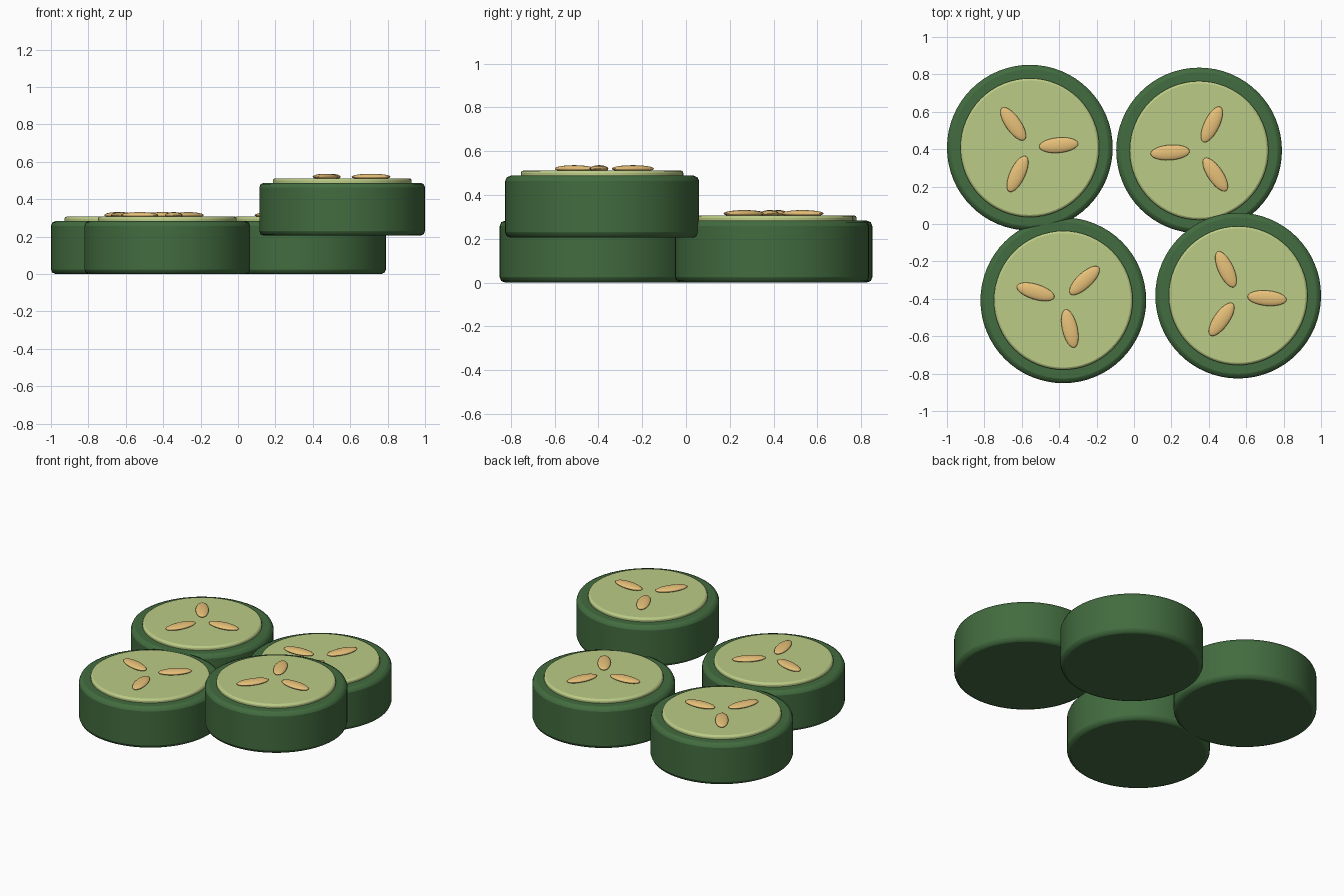
import bpy, math

if "Cube" in bpy.data.objects:
    bpy.data.objects.remove(bpy.data.objects["Cube"])


def material(name, color):
    m = bpy.data.materials.new(name)
    m.diffuse_color = (*color, 1)
    m.use_nodes = True
    m.node_tree.nodes["Principled BSDF"].inputs["Base Color"].default_value = m.diffuse_color
    return m


RIND = material("rind_green", (0.055, 0.15, 0.05))
FLESH = material("flesh_green", (0.50, 0.60, 0.24))
SEED = material("seed_tan", (0.80, 0.53, 0.19))


def finish(name, mat, angle=40):
    ob = bpy.context.object
    ob.name = name
    ob.data.materials.append(mat)
    bpy.ops.object.shade_smooth_by_angle(angle=math.radians(angle))
    return ob


def disc(name, x, y, z0, z1, radius, bevel, mat):
    bpy.ops.mesh.primitive_cylinder_add(vertices=64, radius=radius, depth=z1 - z0,
                                        location=(x, y, (z0 + z1) / 2))
    ob = finish(name, mat)
    b = ob.modifiers.new("rounded_rim", 'BEVEL')
    b.width = bevel
    b.segments = 2
    b.limit_method = 'ANGLE'


def slice_at(label, x, y, z, turn):
    # rind body and the raised flesh disc on top
    disc(label + "_rind", x, y, z, z + 0.283, 0.443, 0.025, RIND)
    disc(label + "_flesh", x, y, z + 0.25, z + 0.307, 0.371, 0.012, FLESH)
    # three flat seeds pointing outwards
    for i in range(3):
        a = math.radians(turn + 120 * i)
        bpy.ops.mesh.primitive_uv_sphere_add(
            segments=24, ring_count=12, radius=1,
            location=(x + 0.155 * math.cos(a), y + 0.155 * math.sin(a), z + 0.315),
            rotation=(0, 0, a))
        bpy.context.object.scale = (0.105, 0.041, 0.016)
        finish(f"{label}_seed_{i + 1}", SEED, 180)


slice_at("back_left_slice", -0.557, 0.408, 0, 5)
slice_at("back_right_slice", 0.348, 0.393, 0, 64)
slice_at("front_left_slice", -0.378, -0.408, 0, 43)
slice_at("top_slice", 0.557, -0.383, 0.205, -5)
